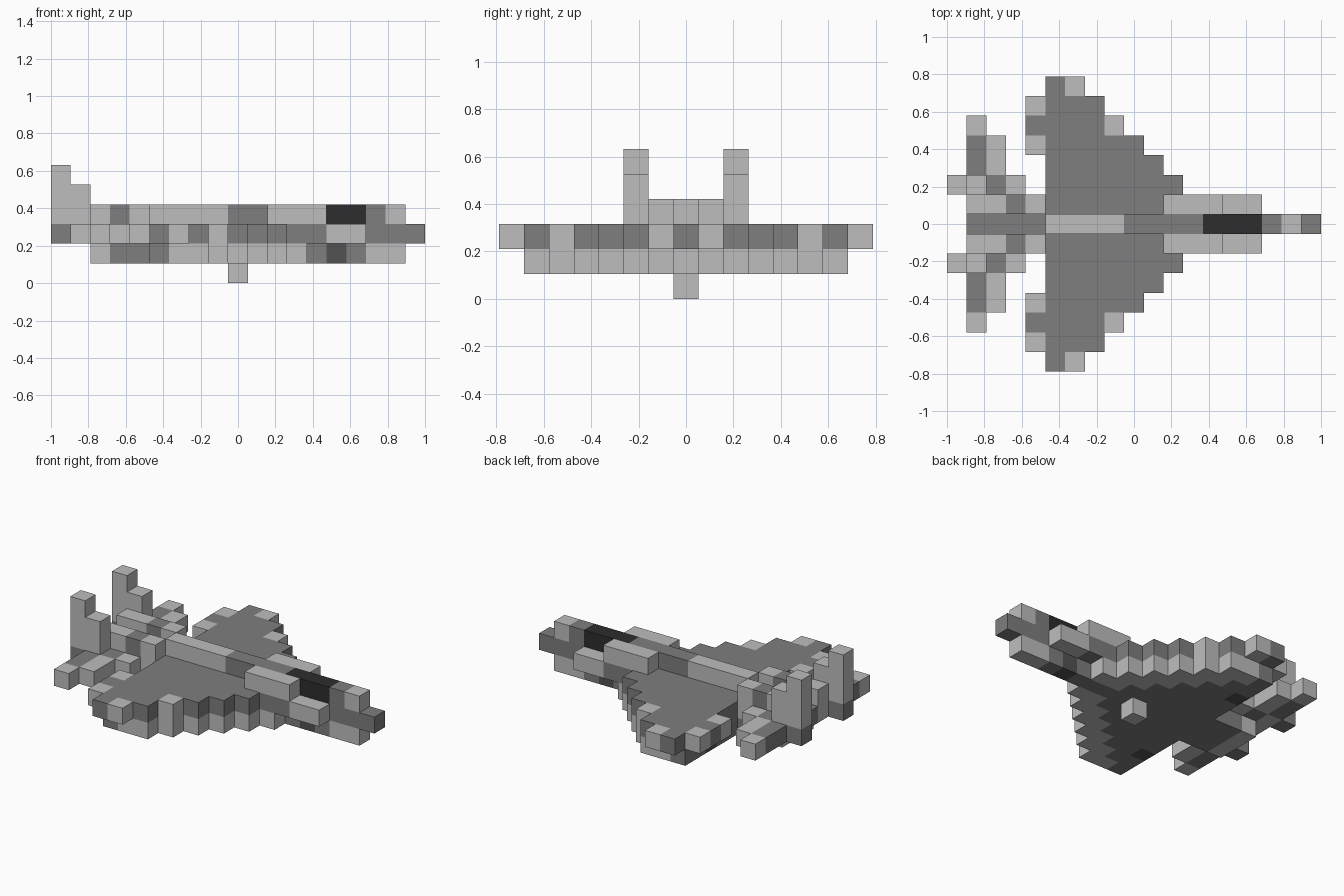
import bpy, bmesh
from mathutils import Vector

cube = bpy.data.objects.get("Cube")
if cube:
    bpy.data.objects.remove(cube, do_unlink=True)

U = 2 / 19                       # edge of one block
COLOURS = {"light grey": 0.515, "mid grey": 0.21, "charcoal": 0.085, "black": 0.026}
LIGHT, MID, CHARCOAL, BLACK = range(4)

materials = []
for name, v in COLOURS.items():
    m = bpy.data.materials.new(name)
    m.use_nodes = True
    m.diffuse_color = (v, v, v, 1)
    bsdf = m.node_tree.nodes["Principled BSDF"]
    bsdf.inputs["Base Color"].default_value = (v, v, v, 1)
    bsdf.inputs["Roughness"].default_value = 0.9
    materials.append(m)

blocks = {}                      # (column, row, layer) -> (part, colour)


def run(part, first, last, row, layer, colour):
    """A row of blocks along the length, mirrored to both sides."""
    for i in range(first, last + 1):
        for j in {row, -row}:
            blocks[i, j, layer] = (part, colour)


# Wings: stepped leading edge, two layers thick inside the tips
for j in range(1, 8):
    tip = 13 - j
    run("wings", 4 if j in (4, 5, 6) else 5, tip, j, 2, MID)
    if j < 7:
        run("wing_underside", 5, tip, j, 1, MID)
        run("wing_underside", tip - 1, tip, j, 1, LIGHT)
for i, j in ((4, 6), (4, 4), (8, 5), (6, 7)):
    run("wings", i, i, j, 2, LIGHT)
run("wing_underside", 5, 5, 4, 1, CHARCOAL)

# Fuselage: belly, middle and nose
run("fuselage", 2, 2, 0, 1, LIGHT)
run("fuselage", 3, 15, 0, 1, MID)
run("fuselage", 14, 14, 0, 1, CHARCOAL)
run("fuselage", 16, 17, 0, 1, LIGHT)
run("fuselage", 1, 18, 0, 2, MID)

# Spine, canopy and nose top
run("spine", 5, 8, 0, 3, LIGHT)
run("spine", 9, 12, 0, 3, MID)
run("canopy", 13, 15, 0, 3, BLACK)
run("nose_top", 16, 16, 0, 3, MID)
run("nose_top", 17, 17, 0, 3, LIGHT)

# Air intakes beside the canopy
run("intakes", 11, 13, 1, 3, LIGHT)
run("intakes", 13, 13, 1, 2, MID)
run("intakes", 14, 15, 1, 2, LIGHT)

# Twin engines at the rear
for layer, first in ((1, 2), (2, 1), (3, 1)):
    run("engines", first, 4, 1, layer, LIGHT)
run("engines", 3, 4, 1, 1, MID)
run("engines", 3, 3, 1, 3, MID)

# Tailplanes
run("tailplanes", 0, 3, 2, 2, LIGHT)
run("tailplanes", 0, 0, 2, 2, MID)
run("tailplanes", 2, 2, 2, 2, MID)
for j in (3, 4):
    run("tailplanes", 1, 1, j, 2, MID)
    run("tailplanes", 2, 2, j, 2, LIGHT)
run("tailplanes", 1, 1, 5, 2, LIGHT)

# Upright fins
run("fins", 0, 1, 2, 3, LIGHT)
run("fins", 0, 1, 2, 4, LIGHT)
run("fins", 0, 0, 2, 5, LIGHT)

# Stand peg under the belly
run("stand_peg", 9, 9, 0, 0, LIGHT)


def build(part):
    """Mesh the exposed faces of one part's blocks."""
    bm = bmesh.new()
    for cell, (owner, colour) in blocks.items():
        if owner != part:
            continue
        centre = Vector((cell[0] - 9, cell[1], cell[2] + 0.5))
        for axis in range(3):
            for sign in (1, -1):
                n = Vector((0, 0, 0))
                n[axis] = sign
                if tuple(int(c + d) for c, d in zip(cell, n)) in blocks:
                    continue
                a = Vector((0, 0, 0))
                a[(axis + 1) % 3] = 0.5
                b = n.cross(a)
                corners = (a + b, b - a, -a - b, a - b)
                face = bm.faces.new([bm.verts.new((centre + n / 2 + c) * U) for c in corners])
                face.material_index = colour
    bmesh.ops.remove_doubles(bm, verts=bm.verts, dist=U / 100)
    bmesh.ops.dissolve_limit(bm, angle_limit=0.01, verts=bm.verts, edges=bm.edges,
                             delimit={'MATERIAL'})
    mesh = bpy.data.meshes.new(part)
    bm.to_mesh(mesh)
    bm.free()
    for m in materials:
        mesh.materials.append(m)
    bpy.context.collection.objects.link(bpy.data.objects.new(part, mesh))


for part in sorted({owner for owner, _ in blocks.values()}):
    build(part)
